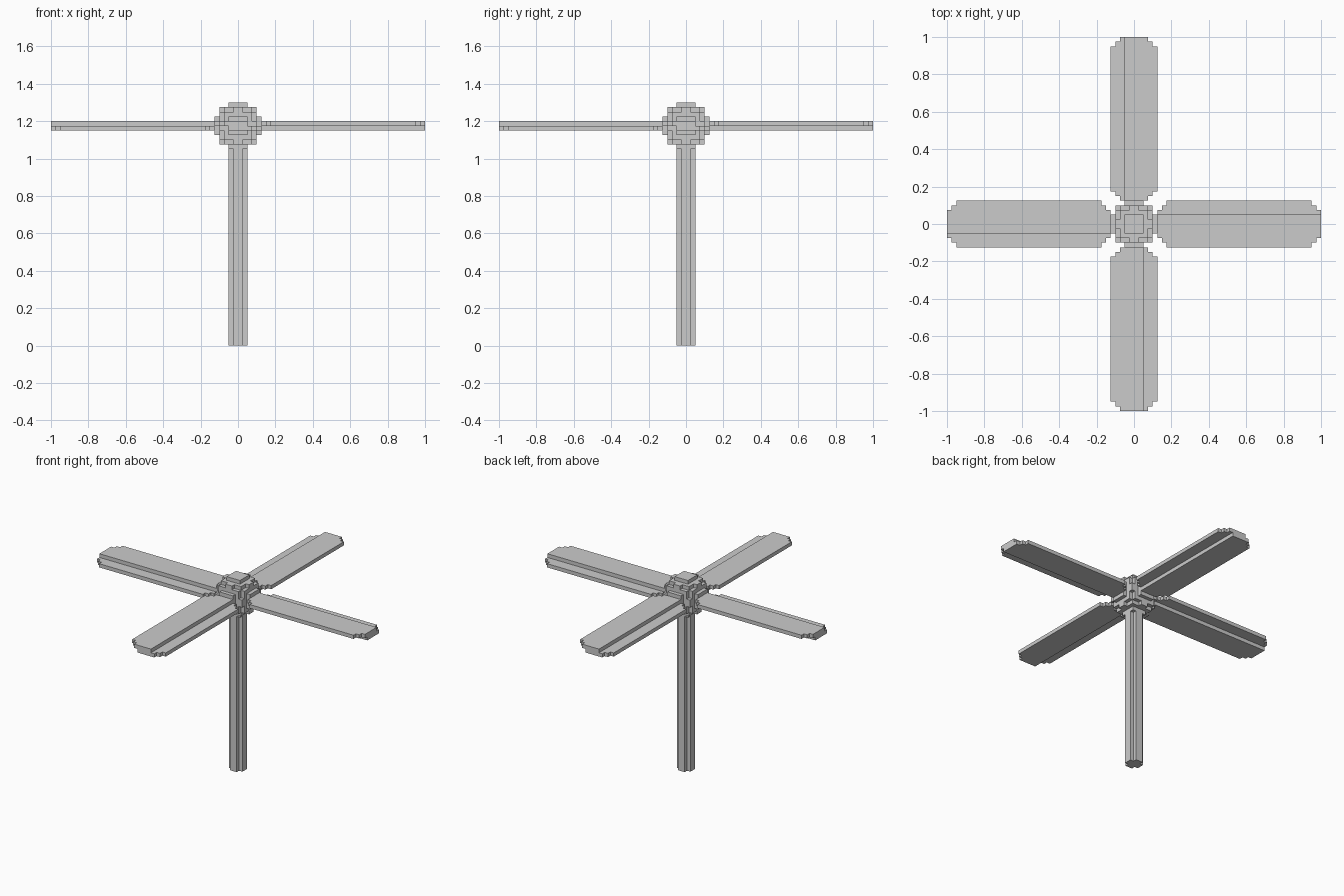
import bpy, bmesh, math
from itertools import product
from mathutils import Vector

if "Cube" in bpy.data.objects:
    bpy.data.objects.remove(bpy.data.objects["Cube"])

CELL = 0.025     # block size
HUB_Z = 1.175    # height of the hub centre


def block_part(name, cells, z0, turn=0.0):
    """Skin a set of block cells, keeping only the outward faces."""
    bm = bmesh.new()
    for c in cells:
        for axis, side in product(range(3), (0, 1)):
            n = list(c)
            n[axis] += 1 if side else -1
            if tuple(n) in cells:
                continue
            u, v = (axis + 1) % 3, (axis + 2) % 3
            ring = [(0, 0), (1, 0), (1, 1), (0, 1)]
            verts = []
            for a, b in (ring if side else ring[::-1]):
                p = list(c)
                p[axis] += side
                p[u] += a
                p[v] += b
                verts.append(bm.verts.new(Vector(p) * CELL))
            bm.faces.new(verts)
    bmesh.ops.remove_doubles(bm, verts=bm.verts, dist=1e-4)
    bmesh.ops.dissolve_limit(bm, angle_limit=0.01, verts=bm.verts, edges=bm.edges)
    mesh = bpy.data.meshes.new(name)
    bm.to_mesh(mesh)
    bm.free()
    ob = bpy.data.objects.new(name, mesh)
    ob.location.z = z0
    ob.rotation_euler.z = turn
    bpy.context.collection.objects.link(ob)
    return ob


# Round blocky hub
hub = {c for c in product(range(-5, 5), repeat=3)
       if sum((k + 0.5) ** 2 for k in c) <= 25}
block_part("hub", hub, HUB_Z)

# Pole with notched corners, from the ground to the hub
pole = {(x, y, z) for x, y, z in product(range(-2, 2), range(-2, 2), range(42))
        if abs(x + 0.5) < 1 or abs(y + 0.5) < 1}
block_part("pole", pole, 0)

# Pitched blade: two overlapping layers with stepped ends
blade = set()
for x in range(5, 40):
    half = min(5, x - 2, 42 - x)
    for y in range(-half, half):
        if y < 2:
            blade.add((x, y, 0))
        if y >= -2:
            blade.add((x, y, -1))
for i in range(4):
    block_part(f"blade_{i + 1}", blade, HUB_Z, i * math.pi / 2)
